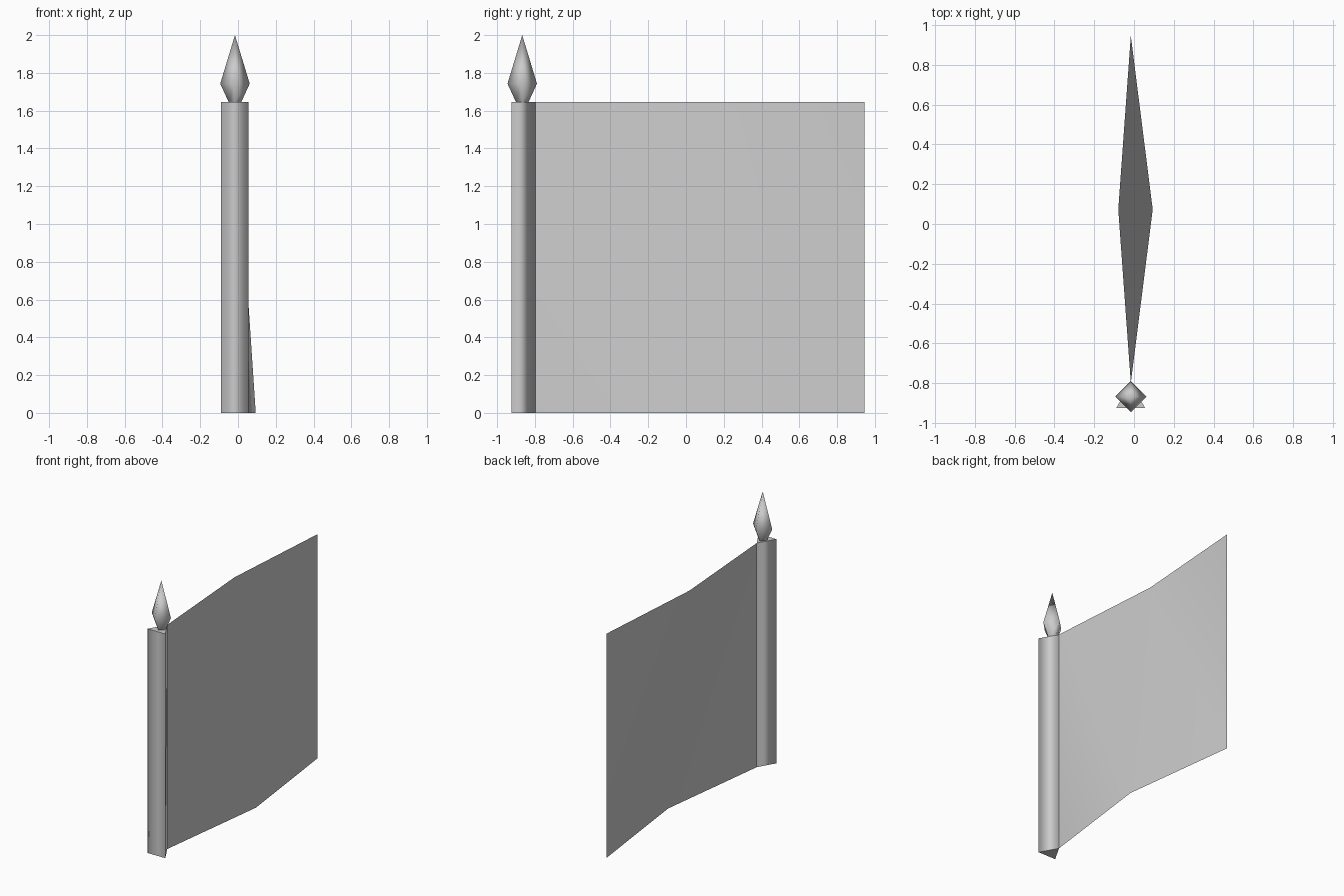
import bpy
import bmesh
from math import cos, sin, pi

cube = bpy.data.objects.get("Cube")
if cube:
    bpy.data.objects.remove(cube, do_unlink=True)

# One plain grey for the whole model
GREY = (0.6, 0.6, 0.6, 1.0)
grey = bpy.data.materials.new("plain grey")
grey.use_nodes = True
grey.diffuse_color = GREY
grey.node_tree.nodes["Principled BSDF"].inputs["Base Color"].default_value = GREY

AXIS_X, AXIS_Y = -0.016, -0.867   # centre line of the pole
POLE_TOP = 1.647
HOIST_Y, MIDDLE_Y, FLY_Y = -0.798, 0.073, 0.945


def finish(name, bm):
    """Turn a bmesh into a grey object, smooth except for level end caps."""
    bm.normal_update()
    for face in bm.faces:
        face.smooth = abs(face.normal.z) < 0.99
    mesh = bpy.data.meshes.new(name)
    bm.to_mesh(mesh)
    bm.free()
    mesh.materials.append(grey)
    obj = bpy.data.objects.new(name, mesh)
    bpy.context.collection.objects.link(obj)
    return obj


def loft(name, rings):
    """Join equal rings of points with quads and close both ends."""
    bm = bmesh.new()
    loops = [[bm.verts.new(p) for p in ring] for ring in rings]
    n = len(loops[0])
    for low, high in zip(loops, loops[1:]):
        for i in range(n):
            j = (i + 1) % n
            bm.faces.new((low[i], low[j], high[j], high[i]))
    bm.faces.new(loops[0][::-1])
    bm.faces.new(loops[-1])
    bmesh.ops.remove_doubles(bm, verts=bm.verts, dist=0.0005)
    bmesh.ops.recalc_face_normals(bm, faces=bm.faces)
    return finish(name, bm)


# Three-sided pole, flat side to the front
section = [(-0.089, -0.924), (0.056, -0.924), (AXIS_X, HOIST_Y)]
loft("pole", [[(x, y, z) for x, y in section] for z in (0, POLE_TOP)])

# Four-sided spear point
profile = [(0.034, POLE_TOP), (0.078, 1.743), (0.0001, 2.0)]
loft("spear_point", [[(AXIS_X + r * cos(i * pi / 2), AXIS_Y + r * sin(i * pi / 2), z)
                      for i in range(4)] for r, z in profile])

# Cloth: two panels bent left at the bottom and right at the top,
# each creased from its upper front corner to its lower back corner
bm = bmesh.new()
bottom, top = [[bm.verts.new((x, y, z)) for x, y in
                ((AXIS_X, HOIST_Y), (bend, MIDDLE_Y), (AXIS_X, FLY_Y))]
               for bend, z in ((0.094, 0), (-0.079, POLE_TOP))]
for i in range(2):
    bm.faces.new((bottom[i], bottom[i + 1], top[i]))
    bm.faces.new((bottom[i + 1], top[i + 1], top[i]))
finish("flag_cloth", bm)
